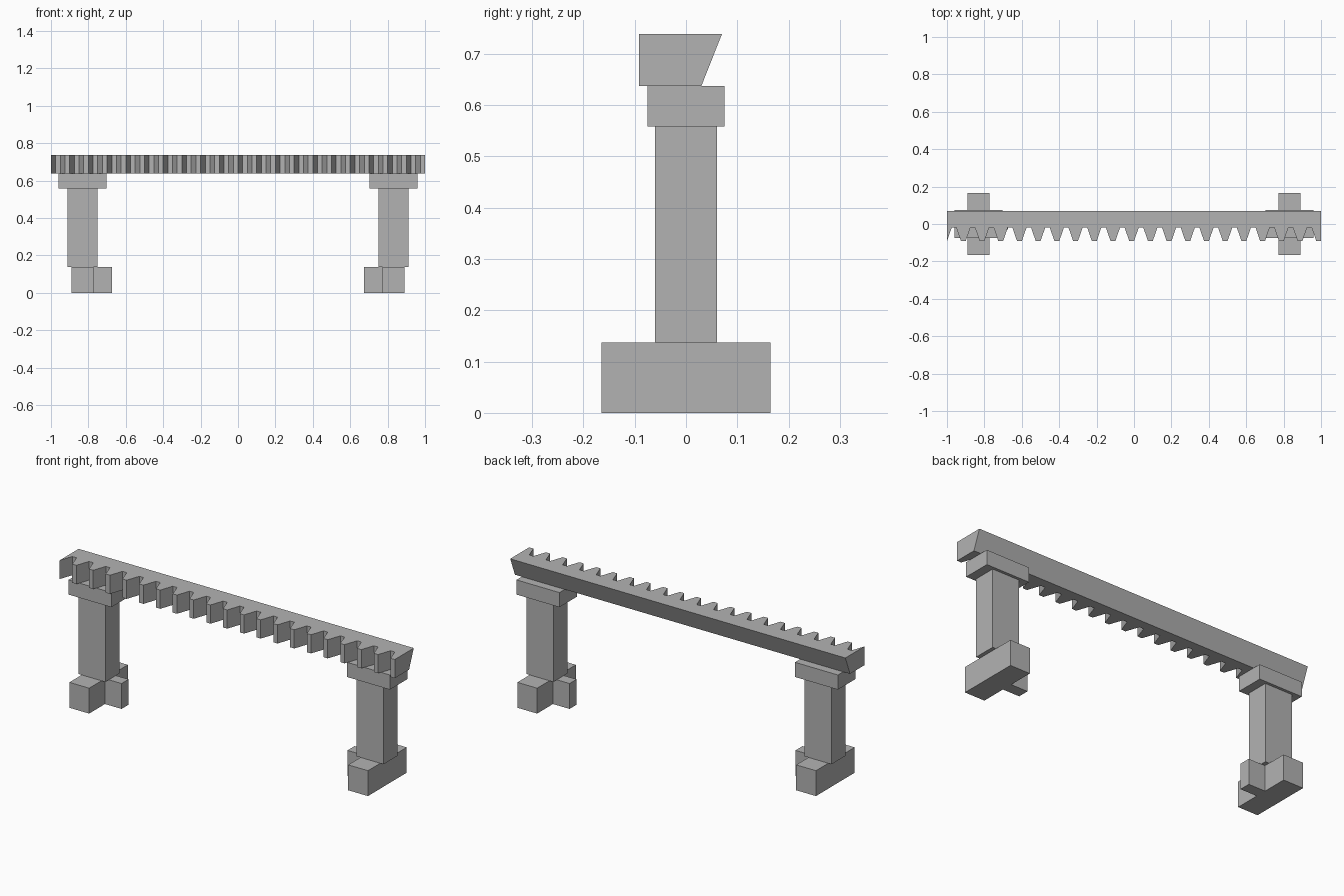
import bpy
import bmesh

cube = bpy.data.objects.get("Cube")
if cube:
    bpy.data.objects.remove(cube, do_unlink=True)

grey = bpy.data.materials.new("plain grey")
grey.use_nodes = True
colour = (0.45, 0.45, 0.45, 1)
grey.diffuse_color = colour
grey.node_tree.nodes["Principled BSDF"].inputs["Base Color"].default_value = colour


def add_prism(name, bottom, top, z0, z1):
    """Solid between two matching outlines at heights z0 and z1."""
    bm = bmesh.new()
    low = [bm.verts.new((x, y, z0)) for x, y in bottom]
    high = [bm.verts.new((x, y, z1)) for x, y in top]
    bm.faces.new(low)
    bm.faces.new(high)
    for i in range(len(low)):
        j = (i + 1) % len(low)
        bm.faces.new((low[i], low[j], high[j], high[i]))
    bmesh.ops.recalc_face_normals(bm, faces=bm.faces)
    mesh = bpy.data.meshes.new(name)
    bm.to_mesh(mesh)
    bm.free()
    mesh.materials.append(grey)
    obj = bpy.data.objects.new(name, mesh)
    bpy.context.collection.objects.link(obj)


def add_block(name, x0, x1, half_depth, z0, z1):
    outline = [(x0, -half_depth), (x1, -half_depth), (x1, half_depth), (x0, half_depth)]
    add_prism(name, outline, outline, z0, z1)


# Toothed rail: teeth along the front, back face leaning outwards
TEETH = 20
PITCH = 2 / TEETH
TIP_Y, ROOT_Y = -0.092, -0.02
teeth = []
for i in range(TEETH):
    x = -1 + i * PITCH
    for k, y in enumerate((TIP_Y, ROOT_Y, ROOT_Y, TIP_Y)):
        teeth.append((x + k * PITCH / 4, y))
teeth.append((1, TIP_Y))
add_prism("toothed_rail",
          teeth + [(1, 0.03), (-1, 0.03)],
          teeth + [(1, 0.07), (-1, 0.07)],
          0.637, 0.738)

# Two supports, each with cap, post and T-shaped foot
for side, s in (("left", 1), ("right", -1)):
    add_block(side + "_cap", s * 0.703, s * 0.959, 0.075, 0.558, 0.637)
    add_block(side + "_post", s * 0.75, s * 0.911, 0.06, 0.137, 0.558)
    add_block(side + "_foot", s * 0.773, s * 0.891, 0.165, 0, 0.137)
    add_block(side + "_foot_stub", s * 0.674, s * 0.773, 0.03, 0, 0.137)
